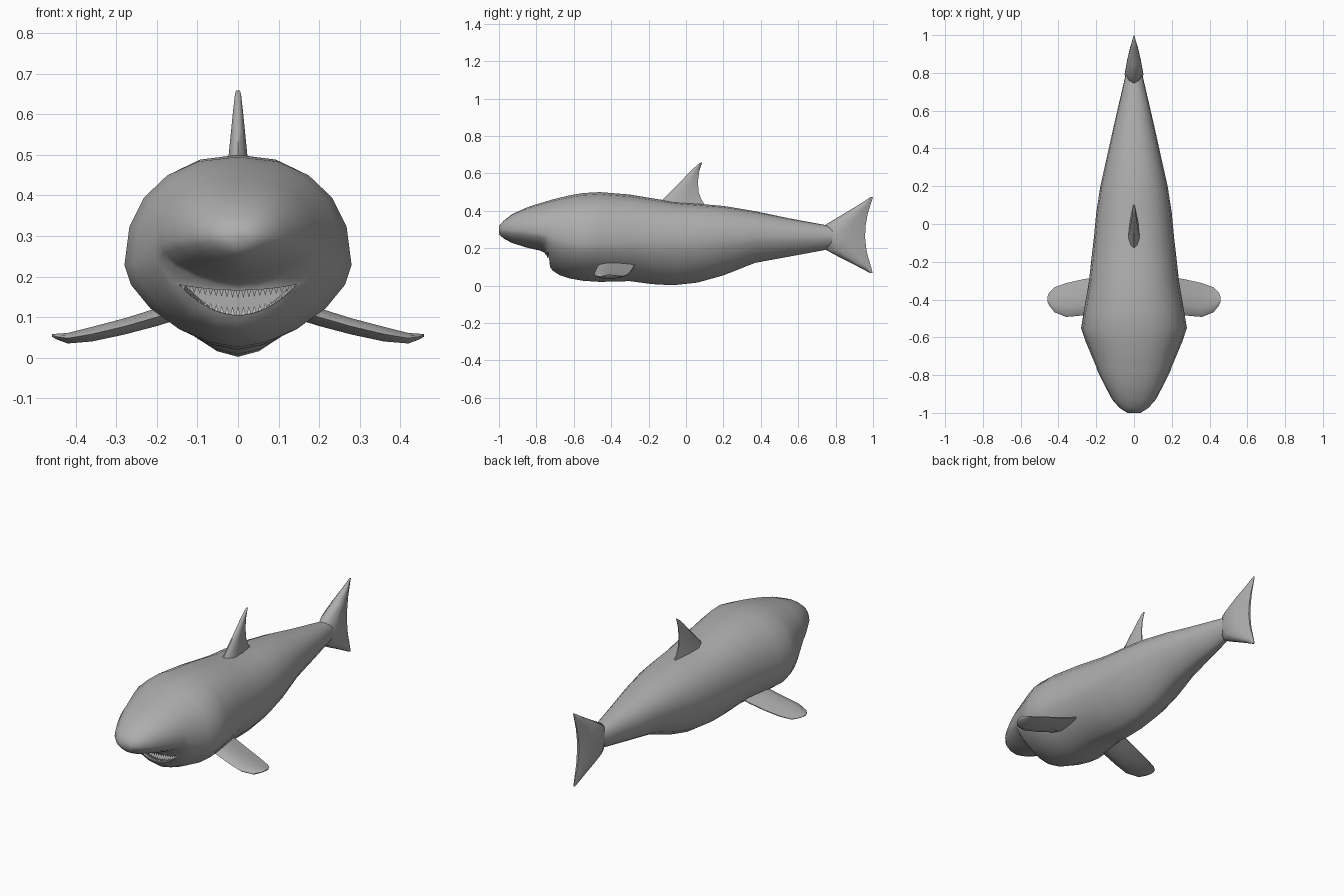
import bpy, bmesh, math
from mathutils import Vector
from mathutils.bvhtree import BVHTree

if "Cube" in bpy.data.objects:
    bpy.data.objects.remove(bpy.data.objects["Cube"])


def material(name, v):
    m = bpy.data.materials.new(name)
    m.diffuse_color = (v, v, v, 1)
    m.use_nodes = True
    m.node_tree.nodes["Principled BSDF"].inputs["Base Color"].default_value = m.diffuse_color
    return m


GREY = material("shark grey", 0.42)
PALE = material("tooth pale grey", 0.55)


def finish(name, bm, mat, angle=40):
    bmesh.ops.recalc_face_normals(bm, faces=bm.faces)
    me = bpy.data.meshes.new(name)
    bm.to_mesh(me)
    bm.free()
    me.materials.append(mat)
    ob = bpy.data.objects.new(name, me)
    bpy.context.collection.objects.link(ob)
    smooth(ob, angle)
    return ob


def smooth(ob, angle):
    bpy.ops.object.select_all(action='DESELECT')
    ob.select_set(True)
    bpy.context.view_layer.objects.active = ob
    bpy.ops.object.shade_smooth_by_angle(angle=math.radians(angle))


def loft(name, rings, mat, angle=60):
    """Skin a row of equal-sized rings and cap both ends."""
    bm = bmesh.new()
    vs = [[bm.verts.new(p) for p in r] for r in rings]
    n = len(vs[0])
    for a, b in zip(vs, vs[1:]):
        for i in range(n):
            j = (i + 1) % n
            bm.faces.new((a[i], a[j], b[j], b[i]))
    bm.faces.new(vs[0])
    bm.faces.new(vs[-1])
    return finish(name, bm, mat, angle)


def blade(a, b, t):
    """Fin cross-section from leading edge a to trailing edge b, half thickness t."""
    prof = [(0, 0), (.08, .55), (.3, 1), (.65, .7), (1, .12)]
    pts = prof + [(u, -w) for u, w in prof[:0:-1]]
    return [(a + (b - a) * u, w * t) for u, w in pts]


def body_ring(y, top, bot, hw, cz, n=20):
    pts = []
    for i in range(n):
        a = 2 * math.pi * i / n
        c, s = math.cos(a), math.sin(a)
        e, h = (2.25, top - cz) if s >= 0 else (1.65, cz - bot)
        x = math.copysign(abs(c) ** (2 / e), c) * hw
        z = math.copysign(abs(s) ** (2 / e), s) * h
        pts.append((x, y, cz + z))
    return pts


# Body: y, top, bottom, half width, height of widest point
stations = [
    (-1.0, .318, .275, .035, .297), (-.975, .347, .252, .075, .297),
    (-.93, .382, .228, .115, .295), (-.85, .418, .203, .158, .29),
    (-.78, .441, .187, .192, .28), (-.755, .448, .175, .2, .275),
    (-.735, .454, .115, .209, .268), (-.715, .46, .082, .217, .262),
    (-.68, .469, .058, .232, .25), (-.62, .483, .038, .257, .235),
    (-.55, .495, .026, .28, .228), (-.46, .5, .02, .265, .23),
    (-.3, .487, .024, .238, .235), (-.18, .467, .008, .225, .235),
    (-.07, .449, .002, .212, .235), (.06, .438, .016, .2, .24),
    (.2, .426, .055, .178, .25), (.37, .398, .122, .14, .262),
    (.55, .36, .155, .1, .26), (.74, .325, .19, .056, .26),
    (.81, .31, .21, .04, .26)]
body = loft("body", [body_ring(*s) for s in stations], GREY)

# Outer skin, used to seat the teeth
bm = bmesh.new()
bm.from_mesh(body.data)
skin = BVHTree.FromBMesh(bm)
bm.free()

# Mouth: crescent opening cut into the front of the jaw
MW = .16


def lip(x, upper):
    k = (x / MW) ** 2
    return .166 + .014 * k if upper else .105 + .073 * k


xs = [MW * (i / 10 - 1) for i in range(21)]
outline = [(x, lip(x, True)) for x in xs] + [(x, lip(x, False)) for x in xs[::-1]]
cutter = loft("mouth_cutter", [[(x, -.9, z) for x, z in outline],
                               [(x * .8, -.58, z) for x, z in outline]], GREY)
cutter.hide_render = True
mod = body.modifiers.new("mouth", 'BOOLEAN')
mod.operation, mod.solver, mod.object = 'DIFFERENCE', 'EXACT', cutter
bpy.context.view_layer.objects.active = body
bpy.ops.object.modifier_apply(modifier=mod.name)
bpy.data.objects.remove(cutter)
smooth(body, 50)


# Teeth: rows of small pyramids along both lips
def teeth(name, upper, count, height):
    bm = bmesh.new()
    d = -1 if upper else 1
    for i in range(count):
        x = .148 * (2 * i / (count - 1) - 1)
        z = lip(x, upper) - d * .004
        hit = skin.ray_cast(Vector((x, -2, z)), Vector((0, 1, 0)))[0]
        if hit is None:
            continue
        y, w = hit.y + .012, .0065
        h = height * (1 - .45 * abs(x) / MW)
        base = [bm.verts.new((x + dx * w, y + dy * w, z))
                for dx, dy in ((-1, -1), (1, -1), (1, 1), (-1, 1))]
        tip = bm.verts.new((x, y, z + d * h))
        bm.faces.new(base)
        for k in range(4):
            bm.faces.new((base[k], base[(k + 1) % 4], tip))
    finish(name, bm, PALE, 20)


teeth("upper_teeth", True, 23, .024)
teeth("lower_teeth", False, 23, .026)

# Dorsal fin: z, front, back, half thickness
dorsal = [(.42, -.17, .11, .034), (.455, -.13, .085, .029), (.5, -.085, .067, .023),
          (.56, -.025, .064, .017), (.61, .022, .071, .012),
          (.645, .06, .081, .008), (.659, .08, .087, .005)]
loft("dorsal_fin", [[(x, y, z) for y, x in blade(a, b, t)]
                    for z, a, b, t in dorsal], GREY)

# Tail fin: z, front, back, half thickness
tail = [(.068, .983, .998, .005), (.12, .885, .984, .022), (.155, .815, .973, .034),
        (.19, .75, .965, .044), (.26, .72, .957, .05), (.325, .745, .961, .046),
        (.385, .845, .972, .032), (.43, .92, .986, .017), (.475, .99, 1.0, .004)]
loft("tail_fin", [[(x, y, z) for y, x in blade(a, b, t)]
                  for z, a, b, t in tail], GREY)

# Pectoral fins: x, front, back, height, half thickness
pectoral = [(.11, -.47, -.27, .128, .022), (.2, -.475, -.28, .1, .022),
            (.28, -.485, -.295, .077, .02), (.36, -.492, -.313, .058, .018),
            (.42, -.468, -.335, .048, .013), (.447, -.435, -.36, .052, .007),
            (.459, -.41, -.385, .055, .003)]
for side, s in (("right", 1), ("left", -1)):
    loft(side + "_pectoral_fin", [[(s * x, y, z + h) for y, h in blade(a, b, t)]
                                  for x, a, b, z, t in pectoral], GREY)
